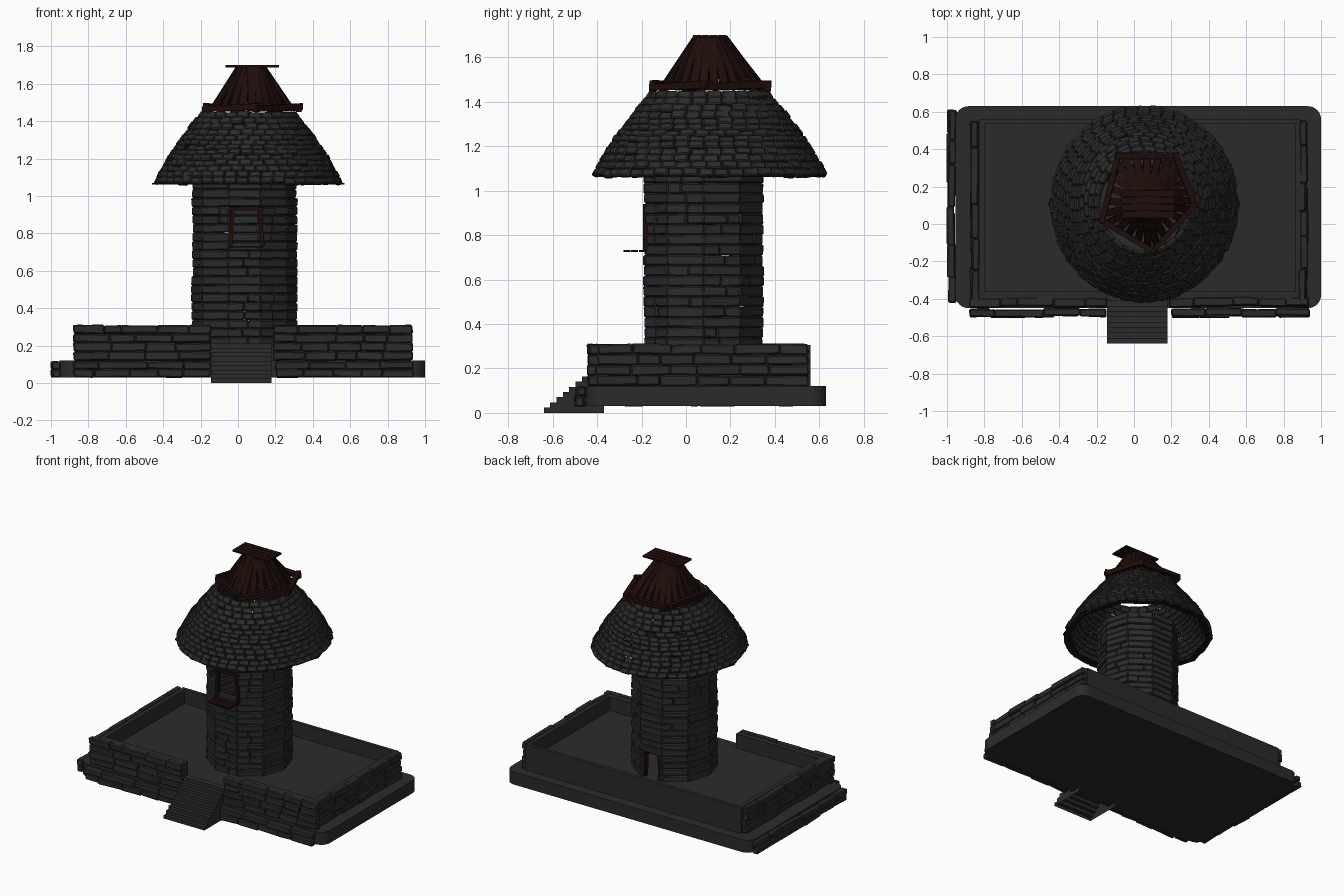
import bpy, bmesh, math, random
from mathutils import Vector as V, Matrix

if "Cube" in bpy.data.objects:
    bpy.data.objects.remove(bpy.data.objects["Cube"])

random.seed(4)


def material(name, rgb):
    m = bpy.data.materials.new(name)
    m.diffuse_color = (*rgb, 1)
    m.use_nodes = True
    m.node_tree.nodes["Principled BSDF"].inputs["Base Color"].default_value = m.diffuse_color
    return m


STONE = material("dark_stone", (0.024, 0.024, 0.025))
WOOD = material("dark_wood", (0.013, 0.004, 0.003))


def finish(name, bm, mat, bevel=0.0, segments=1):
    bmesh.ops.recalc_face_normals(bm, faces=bm.faces)
    me = bpy.data.meshes.new(name)
    bm.to_mesh(me)
    bm.free()
    me.materials.append(mat)
    ob = bpy.data.objects.new(name, me)
    bpy.context.collection.objects.link(ob)
    if bevel:
        mod = ob.modifiers.new("bevel", 'BEVEL')
        mod.width, mod.segments = bevel, segments
    return ob


def block(bm, p0, p1, n, w, t, jitter=0.0):
    """Box from p0 to p1, t thick along n and w wide across."""
    p0, p1 = V(p0), V(p1)
    d = p1 - p0
    x = d.normalized()
    y = (V(n) - x * V(n).dot(x)).normalized()
    z = x.cross(y)
    m = Matrix.Translation((p0 + p1) / 2) @ Matrix((x, y, z)).transposed().to_4x4()
    m = m @ Matrix.Diagonal((d.length, t, w, 1))
    for v in bmesh.ops.create_cube(bm, size=1, matrix=m)['verts']:
        v.co += V([random.uniform(-jitter, jitter) for _ in range(3)])


def course(bm, p0, p1, n, h, t, length, jitter=0.004):
    """One row of uneven stones along a line."""
    p0, p1, n = V(p0), V(p1), V(n)
    count = max(1, round((p1 - p0).length / length + random.uniform(-.4, .4)))
    cuts = [0] + [(i + random.uniform(-.3, .3)) / count for i in range(1, count)] + [1]
    for a, b in zip(cuts, cuts[1:]):
        off = n * random.uniform(-.006, .006)
        block(bm, p0.lerp(p1, a) + off, p0.lerp(p1, b) + off, n, h, t, jitter)


def box(bm, x0, x1, y0, y1, z0, z1):
    block(bm, (x0, (y0+y1)/2, (z0+z1)/2), (x1, (y0+y1)/2, (z0+z1)/2), (0, 1, 0), z1-z0, y1-y0)


# base slab with rounded corners
bm = bmesh.new()
ring = []
for cx, cy, a0 in ((.93, .56, 0), (-.885, .56, 90), (-.885, -.38, 180), (.93, -.38, 270)):
    for k in range(7):
        a = math.radians(a0 + 15 * k)
        ring.append(bm.verts.new((cx + .07*math.cos(a), cy + .07*math.sin(a), .03)))
face = bm.faces.new(ring)
top = bmesh.ops.extrude_face_region(bm, geom=[face])['geom']
bmesh.ops.translate(bm, vec=(0, 0, .09), verts=[g for g in top if isinstance(g, bmesh.types.BMVert)])
finish("base_slab", bm, STONE)

# raised courtyard floor inside the parapet
bm = bmesh.new()
box(bm, -.82, .88, -.385, .55, .11, .205)
finish("courtyard_floor", bm, STONE)

# stone facing on the slab, front and left
bm = bmesh.new()
for z in (.052, .094):
    for a, b in ((-.88, -.15), (.2, .94)):
        course(bm, (a, -.475, z), (b, -.475, z), (0, -1, 0), .042, .04, .16)
    course(bm, (-.975, .61, z), (-.975, -.42, z), (-1, 0, 0), .042, .04, .16)
finish("slab_facing_stones", bm, STONE, .006)

# plain inner parapet
bm = bmesh.new()
for r in ((-.83, -.145, -.40, -.36), (.19, .89, -.40, -.36), (-.83, .89, .535, .56),
          (-.83, -.80, -.38, .55), (.86, .89, -.38, .55)):
    box(bm, *r, .11, .305)
finish("parapet_core", bm, STONE)

# parapet stones
bm = bmesh.new()
for i in range(4):
    z = .145 + i * .047
    for a, b in ((-.88, -.145), (.19, .935)):
        course(bm, (a, -.417, z), (b, -.417, z), (0, -1, 0), .046, .045, .17)
    course(bm, (-.85, .55, z), (-.85, -.42, z), (-1, 0, 0), .046, .04, .17)
    course(bm, (.905, -.42, z), (.905, .55, z), (1, 0, 0), .046, .04, .17)
finish("parapet_stones", bm, STONE, .006)

# front stairs: zigzag shell with closed sides, open underneath
bm = bmesh.new()
path = [(-.64, 0)]
for i in range(9):
    y, z = -.64 + i * .0285, (i + 1) * .0235
    path += [(y, z), (y + .0285, z)]
path[-1] = (-.37, path[-1][1])
left, right = [[bm.verts.new((x, *p)) for p in path] for x in (-.145, .18)]
for i in range(len(path) - 1):
    bm.faces.new((left[i], right[i], right[i + 1], left[i + 1]))
for side, x in ((left, -.145), (right, .18)):
    bm.faces.new(side + [bm.verts.new((x, -.37, 0))])
finish("front_stairs", bm, STONE)

# ten-sided tower with window (front face) and door (back face)
C = V((.035, .08, 0))
bm = bmesh.new()
ROWS, H = 20, .0465
for row in range(ROWS):
    z = .198 + H * (row + .5)
    for k in range(10):
        a = math.radians(-90 + 36 * k)
        n = V((math.cos(a), math.sin(a), 0))
        t = V((-n.y, n.x, 0))
        mid = C + n * .247 + V((0, 0, z))
        spans = [(-.088, .088)]
        if k == 0 and .74 < z < .925:
            spans = []
        if k == 5 and z < .39:
            spans = [(-.088, -.062), (.062, .088)]
        for s0, s1 in spans:
            course(bm, mid + t * s0, mid + t * s1, n, H, .038, .13, .003)
finish("tower_stones", bm, STONE, .006)

# window frame with sill shelf
bm = bmesh.new()
block(bm, (-.052, -.182, .93), (.137, -.182, .93), (0, 1, 0), .018, .025)
block(bm, (-.04, -.182, .73), (-.027, -.182, .925), (0, 1, 0), .02, .025)
block(bm, (.132, -.182, .73), (.117, -.182, .925), (0, 1, 0), .02, .025)
for i in range(3):
    y = -.265 + i * .034
    block(bm, (-.045, y, .728), (.135, y, .728), (0, 1, 0), .008, .031)
finish("window_frame", bm, WOOD)

# door frame
bm = bmesh.new()
for s in (-1, 1):
    block(bm, (.035 + s * .062, .325, .20), (.035 + s * .058, .325, .385), (0, 1, 0), .02, .035)
block(bm, (-.045, .325, .393), (.115, .325, .393), (0, 1, 0), .018, .035)
finish("door_frame", bm, WOOD)

# flared roof made of stone shingles
R = V((.055, .107, 0))
profile = [(.502, 1.066), (.43, 1.2), (.352, 1.31), (.245, 1.443)]


def roof_at(u):
    u = min(max(u, 0), .9999) * 3
    i = int(u)
    f = u - i
    (r0, z0), (r1, z1) = profile[i:i + 2]
    return r0 + (r1 - r0) * f, z0 + (z1 - z0) * f


bm = bmesh.new()
TILES = 13
for row in range(TILES):
    r0, z0 = roof_at(row / TILES)
    r1, z1 = roof_at((row + 1) / TILES)
    r, z, slope = (r0 + r1) / 2, (z0 + z1) / 2, math.hypot(r1 - r0, z1 - z0)
    count = round(2 * math.pi * r / .066)
    start = random.random()
    for k in range(count):
        if row > 5 and random.random() < .02:
            continue
        a0, a1 = [2 * math.pi * (k + start + e) / count for e in (-.49, .49)]
        am = (a0 + a1) / 2
        n = V((math.cos(am) * (z1 - z0), math.sin(am) * (z1 - z0), r0 - r1))
        off = R + V((0, 0, z + random.uniform(-.004, .004))) + n.normalized() * random.uniform(-.004, .004)
        # the plan is slightly longer front to back
        block(bm, off + V((.985*r*math.cos(a0), 1.035*r*math.sin(a0), 0)),
              off + V((.985*r*math.cos(a1), 1.035*r*math.sin(a1), 0)), n, slope * 1.08, .026, .003)
finish("roof_shingles", bm, STONE, .006)

# thin timber ring under the eaves
bm = bmesh.new()
for k in range(10):
    p = [R + V((.495*math.cos(a), .505*math.sin(a), 1.066)) for a in
         (math.radians(36 * k + e) for e in (-1, 37))]
    block(bm, *p, (0, 0, 1), .04, .008)
finish("eave_ring", bm, WOOD)

# five-sided timber collar
corners = [(-.085, .365), (.225, .365), (.325, .10), (.10, -.145), (-.17, .02)]
bm = bmesh.new()
for i, (a, b) in enumerate(zip(corners, corners[1:] + corners[:1])):
    a, b = V((*a, 1.48)), V((*b, 1.465))
    e = (b - a).normalized() * .015
    block(bm, a - e, b + e, (0, 0, 1), .03, .032, .003)
finish("roof_collar", bm, WOOD)

# slats from collar to cap
bm = bmesh.new()
T = V((.07, .108, 0))
for i, (a, b) in enumerate(zip(corners, corners[1:] + corners[:1])):
    for k in range(5):
        p = V((*a, 1.455)).lerp(V((*b, 1.455)), (k + .5) / 5)
        d = V((p.x - T.x, p.y - T.y, 0)).normalized()
        block(bm, p - d * .01, T + d * .07 + V((0, 0, 1.692)), d + V((0, 0, .7)), .038, .012, .002)
finish("roof_slats", bm, WOOD)

# plank cap
bm = bmesh.new()
for i in range(4):
    y = .05 + i * .0375
    block(bm, (-.068, y, 1.694), (.22, y, 1.694), (0, 0, 1), .035, .012)
finish("roof_cap_planks", bm, WOOD)
